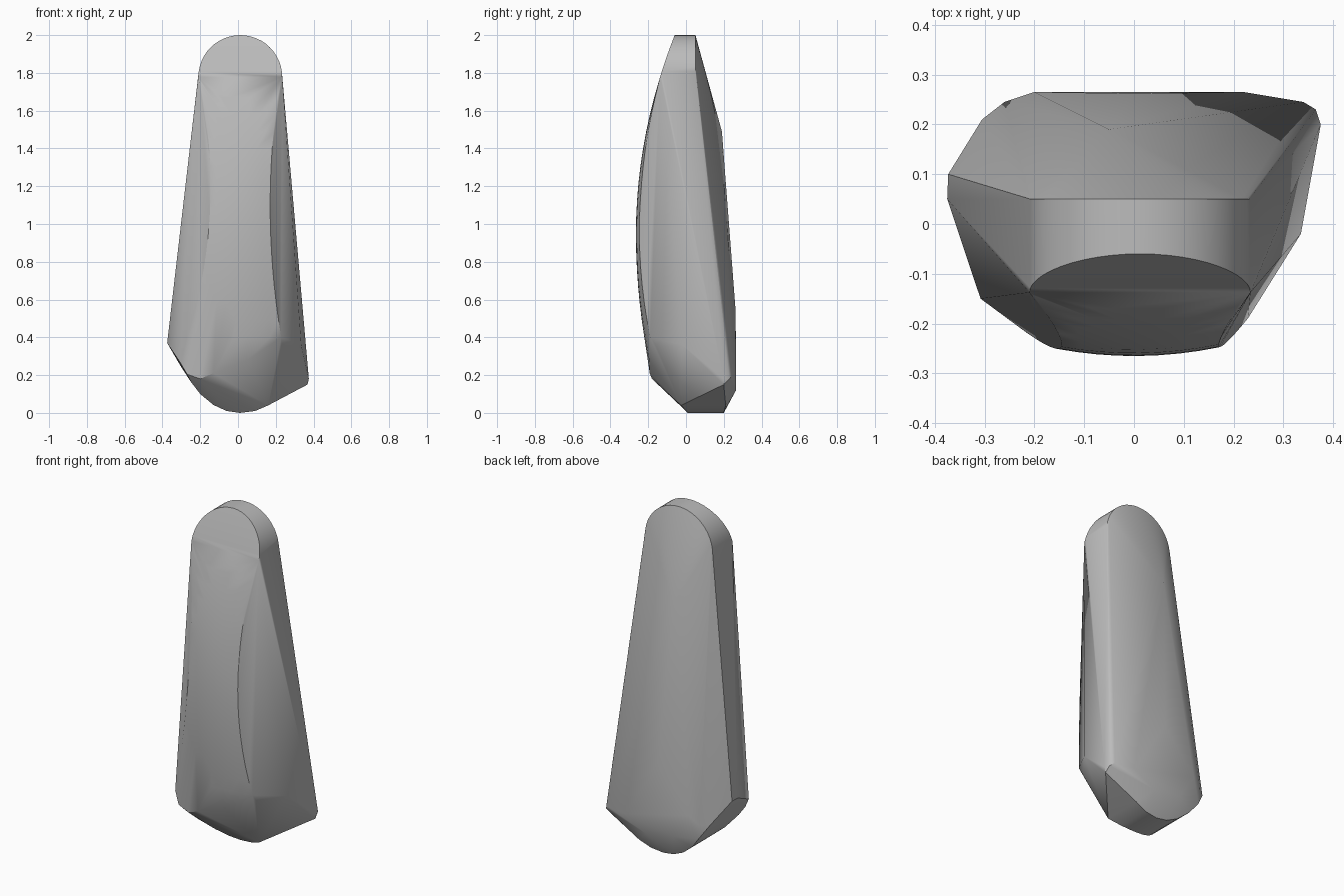
import bpy, bmesh
from math import cos, sin, pi, radians

cube = bpy.data.objects.get("Cube")
if cube:
    bpy.data.objects.remove(cube, do_unlink=True)


def front_depth(z):
    """Bowed centre line of the front face."""
    bend = 0.186 if z > 0.95 else 0.146
    return -0.265 + bend * (z - 0.95) ** 2


def right_edge(z):
    return -0.145 - 0.19 * (z - 1.2) ** 2


def left_edge(z):
    return 0.17 + 0.12 * (z - 1.1) ** 2


points = []

# Rounded top: matching arches at the front and the flat back
arch_steps = 24
for i in range(arch_steps + 1):
    angle = pi * i / arch_steps
    x = 0.012 + 0.222 * cos(angle)
    z = 1.778 + 0.222 * sin(angle)
    points.append((x, front_depth(z), z))
    points.append((x, 0.05, z))

# Bowed and slightly crowned front face, waisted in the middle
rows, columns = 16, 8
for row in range(rows):
    z = 0.4 + (1.76 - 0.4) * row / (rows - 1)
    crown = 0.6 * min(1, (1.78 - z) / 0.6)
    a, b = right_edge(z), left_edge(z)
    for column in range(columns + 1):
        x = a + (b - a) * column / columns
        points.append((x, front_depth(z) + crown * x * x, z))

# Lower rim of the front face
points += [(-0.308, -0.15, 0.27), (-0.27, -0.172, 0.205), (-0.2, -0.18, 0.18),
           (-0.13, -0.192, 0.21), (0.05, -0.195, 0.28), (0.232, -0.155, 0.35)]

# Side corners
points += [(-0.375, 0.05, 0.37), (-0.373, 0.1, 0.37), (0.335, -0.02, 0.36),
           (0.375, 0.2, 0.18), (0.368, 0.2, 0.15), (0.365, 0.23, 0.18)]

# Back plane and its bevelled lower corners
points += [(-0.05, 0.19, 1.49), (-0.2, 0.265, 0.3), (-0.26, 0.245, 0.25),
           (-0.305, 0.21, 0.25), (0.34, 0.245, 0.2), (0.22, 0.265, 0.2),
           (-0.1, 0.265, 0.15), (0.08, 0.265, 0.12), (0, 0.262, 0.55)]

# Rounded foot, running from front to back
foot = [(-0.25, 0.165), (-0.2, 0.1), (-0.13, 0.042), (-0.06, 0.01),
        (0.01, 0), (0.09, 0.01), (0.16, 0.04)]
for x, z in foot:
    points.append((x, 0.01 - 0.9 * z, z))
    points.append((x, 0.2 + 0.25 * z, z))

# Wrap the outline points in one faceted solid
bm = bmesh.new()
for p in points:
    bm.verts.new(p)
bmesh.ops.convex_hull(bm, input=bm.verts[:])
loose = [v for v in bm.verts if not v.link_faces]
bmesh.ops.delete(bm, geom=loose, context='VERTS')
bmesh.ops.dissolve_limit(bm, angle_limit=radians(0.5), verts=bm.verts[:], edges=bm.edges[:])
bmesh.ops.recalc_face_normals(bm, faces=bm.faces[:])

mesh = bpy.data.meshes.new("stone_body")
bm.to_mesh(mesh)
bm.free()
body = bpy.data.objects.new("stone_body", mesh)
bpy.context.scene.collection.objects.link(body)

# Single grey finish
grey = bpy.data.materials.new("stone_grey")
grey.use_nodes = True
colour = (0.5, 0.5, 0.5, 1)
grey.diffuse_color = colour
for node in grey.node_tree.nodes:
    if node.type == 'BSDF_PRINCIPLED':
        node.inputs["Base Color"].default_value = colour
mesh.materials.append(grey)

# Smooth curves, crisp rims
bpy.ops.object.select_all(action='DESELECT')
body.select_set(True)
bpy.context.view_layer.objects.active = body
bpy.ops.object.shade_smooth_by_angle(angle=radians(30))
